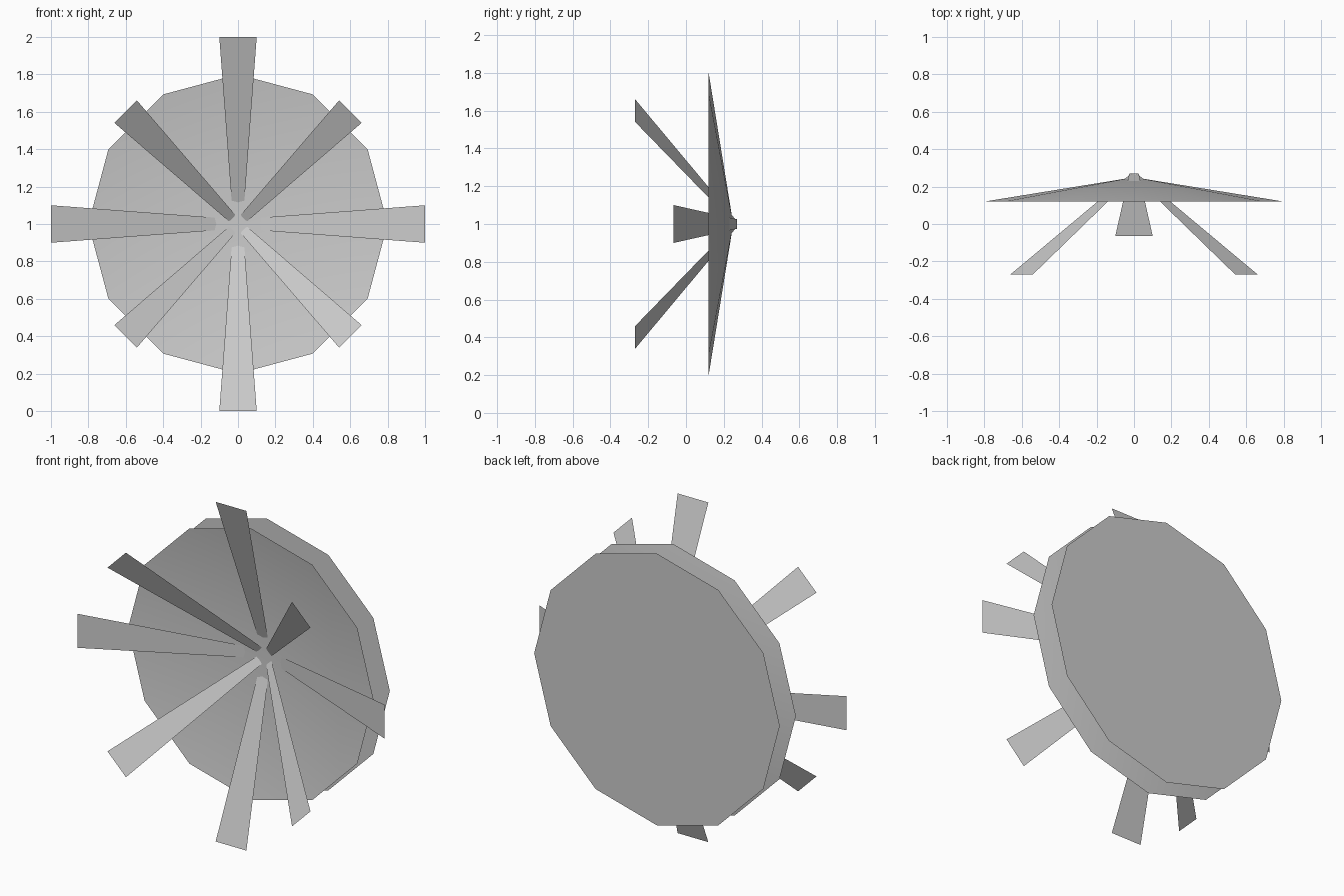
import bpy, bmesh, math
from mathutils import Matrix, Vector

if "Cube" in bpy.data.objects:
    bpy.data.objects.remove(bpy.data.objects["Cube"])

CENTRE_Z = 1.0
BACK_Y = 0.27


def add_object(name, bm):
    mesh = bpy.data.meshes.new(name)
    bm.normal_update()
    bm.to_mesh(mesh)
    bm.free()
    obj = bpy.data.objects.new(name, mesh)
    bpy.context.collection.objects.link(obj)
    return obj


def ring(bm, radius, y, sides=12):
    return [bm.verts.new((radius * math.cos(math.tau * i / sides), y,
                          CENTRE_Z + radius * math.sin(math.tau * i / sides)))
            for i in range(sides)]


# Flat twelve-sided back plate
bm = bmesh.new()
bm.faces.new(reversed(ring(bm, 0.8, BACK_Y)))
add_object("back_disc", bm)

# Shallow open cone in front of the plate, hollow side facing forward
bm = bmesh.new()
rim = ring(bm, 0.8, 0.12)
apex = bm.verts.new((0, 0.25, CENTRE_Z))
for a, b in zip(rim, rim[1:] + rim[:1]):
    bm.faces.new((a, b, apex)).smooth = True
add_object("shallow_bowl", bm)


# Thin tapered blade from the hub out to a wide tip
def blade(name, angle, reach, tip_y, tip_half, base_half=0.025):
    bm = bmesh.new()
    turn = Matrix.Rotation(-angle, 3, 'Y')
    points = [(0, BACK_Y, -base_half), (reach, tip_y, -tip_half),
              (reach, tip_y, tip_half), (0, BACK_Y, base_half)]
    bm.faces.new([bm.verts.new(turn @ Vector(p) + Vector((0, 0, CENTRE_Z)))
                  for p in points])
    add_object(name, bm)


# Four long outer blades and four steeper diagonal blades
for i in range(4):
    blade(f"outer_blade_{i + 1}", i * math.pi / 2, 1.0, -0.065, 0.1)
    blade(f"diagonal_blade_{i + 1}", (i + 0.5) * math.pi / 2, 0.85, -0.27, 0.085, 0.021)
